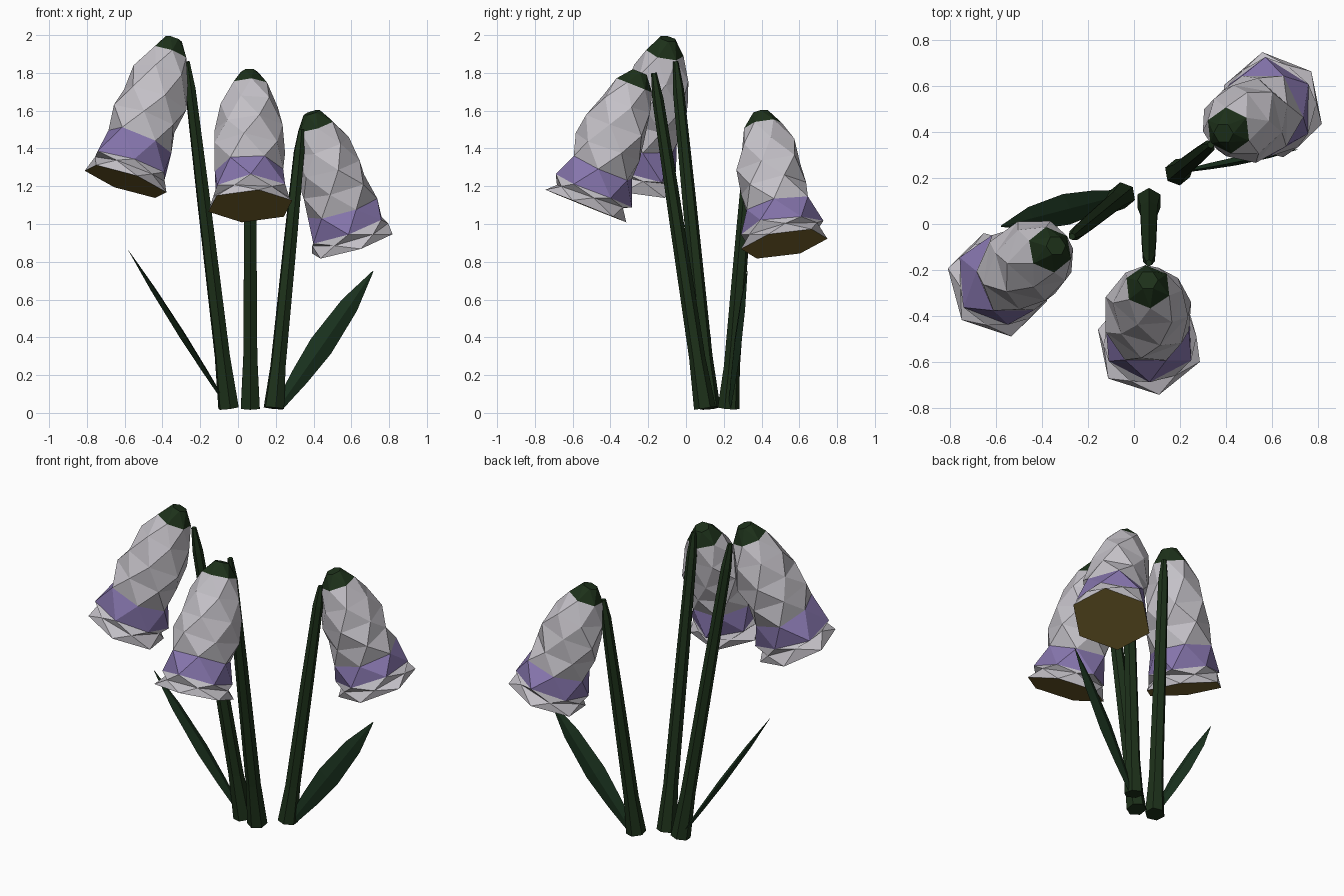
import bpy, bmesh, math, random
from mathutils import Vector

if "Cube" in bpy.data.objects:
    bpy.data.objects.remove(bpy.data.objects["Cube"])

random.seed(4)


def material(name, rgb):
    m = bpy.data.materials.new(name)
    m.diffuse_color = (*rgb, 1)
    m.use_nodes = True
    m.node_tree.nodes["Principled BSDF"].inputs["Base Color"].default_value = m.diffuse_color
    return m


GREEN = material("stem_green", (0.012, 0.030, 0.010))
LEAF = material("leaf_green", (0.011, 0.034, 0.014))
PETAL = material("petal_pale", (0.55, 0.53, 0.57))
PURPLE = material("petal_purple", (0.24, 0.18, 0.42))
AMBER = material("mouth_amber", (0.20, 0.14, 0.03))


def loft(name, rings, mats, bands, ends, triangles=False):
    """Join equal-sized rings of points; bands and ends give material slots."""
    bm = bmesh.new()
    loops = [[bm.verts.new(p) for p in ring] for ring in rings]
    for a, b, slot in zip(loops, loops[1:], bands):
        n = len(a)
        for i in range(n):
            j = (i + 1) % n
            if triangles:
                polys = [(a[i], a[j], b[i]), (a[j], b[j], b[i])]
            else:
                polys = [(a[i], a[j], b[j], b[i])]
            for p in polys:
                bm.faces.new(p).material_index = slot
    bm.faces.new(loops[0]).material_index = ends[0]
    bm.faces.new(loops[-1]).material_index = ends[1]
    bmesh.ops.recalc_face_normals(bm, faces=bm.faces)
    me = bpy.data.meshes.new(name)
    bm.to_mesh(me)
    bm.free()
    for m in mats:
        me.materials.append(m)
    ob = bpy.data.objects.new(name, me)
    bpy.context.collection.objects.link(ob)
    return ob


def frame(d):
    u = d.cross(Vector((0, 0, 1))).normalized()
    return u, d.cross(u).normalized()


def hexagon(c, d, r, turn=0.0, jitter=0.0):
    u, v = frame(d)
    pts = []
    for i in range(6):
        a = math.radians(60 * i + turn)
        k = r * (1 + random.uniform(-jitter, jitter))
        drop = random.uniform(-jitter, jitter) * 0.15
        pts.append(c + (u * math.cos(a) + v * math.sin(a)) * k + d * drop)
    return pts


# Hanging bell: (fraction of length, radius) from the green cap to the rim
BELL = [(0, .045), (.10, .102), (.25, .150), (.42, .178), (.57, .188),
        (.72, .186), (.885, .212), (.925, .203), (1, .235)]


def bell(name, top, mouth):
    top, mouth = Vector(top), Vector(mouth)
    d = (mouth - top).normalized()
    rings = []
    for i, (t, r) in enumerate(BELL):
        jit = 0 if i < 2 or i == len(BELL) - 1 else 0.08
        rings.append(hexagon(top.lerp(mouth, t), d, r, 25 * i, jit))
    loft(name, rings, [GREEN, PETAL, PURPLE, AMBER],
         [0, 1, 1, 1, 1, 2, 1, 1], (0, 3), True)


def stem(name, base, tip):
    base, tip = Vector(base), Vector(tip)
    d = (tip - base).normalized()
    prof = [(0, .058), (.15, .043), (.6, .037), (.92, .030), (1, .015)]
    rings = [hexagon(base.lerp(tip, t), d, r, 30) for t, r in prof]
    loft(name, rings, [GREEN], [0] * 4, (0, 0))


def leaf(name, base, tip, across, half):
    base, tip = Vector(base), Vector(tip)
    w = Vector(across).normalized()
    n = (tip - base).normalized().cross(w).normalized()
    rings = []
    for t, k in [(0, .35), (.22, .75), (.45, 1), (.75, .75), (1, .04)]:
        c, h, e = base.lerp(tip, t), half * k, 0.018 * k
        rings.append([c + w * h, c + n * e, c - w * h, c - n * e])
    loft(name, rings, [LEAF], [0] * 4, (0, 0))


# Three drooping flowers with their stems
FLOWERS = {
    "left": ((-.34, -.095, 1.98), (-.595, -.265, 1.225), (-.05, .125, .025), (-.27, -.055, 1.86)),
    "middle": ((.06, -.245, 1.805), (.065, -.53, 1.095), (.065, .10, .025), (.065, -.17, 1.80)),
    "right": ((.39, .395, 1.59), (.605, .52, .895), (.19, .225, .025), (.335, .345, 1.50)),
}
for side, (top, mouth, base, tip) in FLOWERS.items():
    bell(side + "_bell", top, mouth)
    stem(side + "_stem", base, tip)

# Two blade leaves
leaf("left_leaf", (-.06, .125, .04), (-.58, -.01, .86), (.22, -.97, 0), .068)
leaf("right_leaf", (.215, .23, .03), (.715, .325, .75), (.72, .2, -.55), .068)
